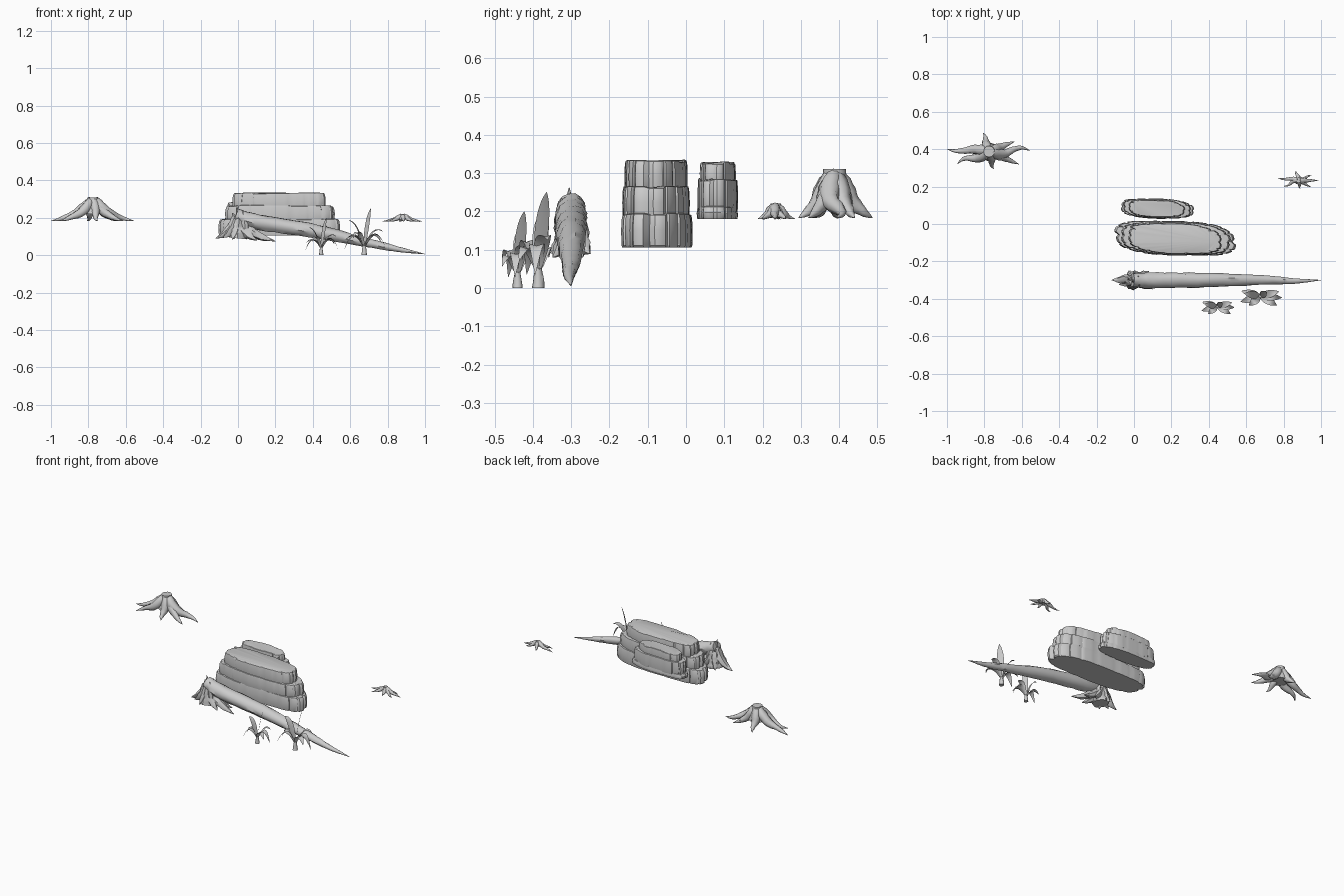
import bpy, bmesh, math, random
from mathutils import Vector

random.seed(4)
cube = bpy.data.objects.get("Cube")
if cube:
    bpy.data.objects.remove(cube)

stone = bpy.data.materials.new("light_grey")
stone.use_nodes = True
GREY = (0.6, 0.6, 0.6, 1)
stone.diffuse_color = GREY
stone.node_tree.nodes["Principled BSDF"].inputs["Base Color"].default_value = GREY


def finish(bm, name, angle=40):
    """Turn a bmesh into a shaded object."""
    bmesh.ops.recalc_face_normals(bm, faces=bm.faces)
    mesh = bpy.data.meshes.new(name)
    bm.to_mesh(mesh)
    bm.free()
    mesh.materials.append(stone)
    obj = bpy.data.objects.new(name, mesh)
    bpy.context.collection.objects.link(obj)
    bpy.ops.object.select_all(action='DESELECT')
    obj.select_set(True)
    bpy.context.view_layer.objects.active = obj
    bpy.ops.object.shade_smooth_by_angle(angle=math.radians(angle))
    return obj


def skin(bm, rings):
    """Bridge a list of vertex rings and cap both ends."""
    n = len(rings[0])
    for a, b in zip(rings, rings[1:]):
        for i in range(n):
            j = (i + 1) % n
            bm.faces.new((a[i], a[j], b[j], b[i]))
    bm.faces.new(rings[0][::-1])
    bm.faces.new(rings[-1])


def spline(keys, t):
    """Catmull-Rom value at t in 0..1 through the key vectors."""
    n = len(keys) - 1
    i = min(int(t * n), n - 1)
    f = t * n - i
    a, b, c, d = (keys[max(0, min(n, i + k))] for k in (-1, 0, 1, 2))
    return 0.5 * (2 * b + (c - a) * f + (2 * a - 5 * b + 4 * c - d) * f**2
                  + (3 * b - a - 3 * c + d) * f**3)


def tube(bm, points, radii, steps=12, sides=8, rough=0.08):
    """Tapering, slightly gnarled limb through the points."""
    pts = [Vector(p) for p in points]
    rad = [Vector((r, 0, 0)) for r in radii]
    path = [spline(pts, i / steps) for i in range(steps + 1)]
    normal = Vector((0.1, 1, 0.2))
    ridges = [1 + random.uniform(-rough, rough) for _ in range(sides)]
    rings = []
    for i, p in enumerate(path):
        tan = (path[min(i + 1, steps)] - path[max(i - 1, 0)]).normalized()
        normal = (normal - tan * normal.dot(tan)).normalized()
        side = tan.cross(normal)
        r = max(0.001, spline(rad, i / steps).x)
        ring = []
        for k in range(sides):
            a = math.tau * k / sides
            rr = r * ridges[k] * (1 + random.uniform(-rough, rough))
            ring.append(bm.verts.new(p + (normal * math.cos(a) + side * math.sin(a)) * rr))
        rings.append(ring)
    skin(bm, rings)


# Layered rocks: stacked tiers of rounded columns
def rock(name, tiers, shear, columns):
    bm = bmesh.new()
    per = 6
    n = columns * per
    for x0, x1, y0, y1, z0, z1 in tiers:
        cx, cy, rx, ry = (x0 + x1) / 2, (y0 + y1) / 2, (x1 - x0) / 2, (y1 - y0) / 2
        bulge = [random.uniform(0.95, 1.0) for _ in range(columns)]
        drop = [random.uniform(0, 0.006) for _ in range(columns)]
        bev = 0.006
        levels = ((z0, 0.97), (z0 + bev, 0.99), ((z0 + z1) / 2, 1.0),
                  (z1 - 2 * bev, 0.985), (z1 - bev / 3, 0.965), (z1, 0.92))
        rings = []
        for z, s in levels:
            ring = []
            for i in range(n):
                a = math.tau * i / n
                c, d = math.cos(a), math.sin(a)
                groove = 0.965 if i % per == 0 else 1.0
                k = s * bulge[i // per] * groove
                px = rx * k * math.copysign(abs(c) ** 0.8, c)
                py = ry * k * math.copysign(abs(d) ** 0.65, d)
                top = drop[i // per] if z > z1 - 3 * bev else 0
                ring.append(bm.verts.new((cx + px, cy + py - shear * px / rx * abs(px / rx), z - top)))
            rings.append(ring)
        skin(bm, rings)
    return finish(bm, name, 30)


rock("large_rock", [(-0.11, 0.55, -0.172, 0.02, 0.105, 0.197),
                    (-0.08, 0.52, -0.168, 0.012, 0.18, 0.268),
                    (-0.04, 0.48, -0.161, 0.004, 0.25, 0.335)], 0.022, 18)
rock("small_rock", [(-0.076, 0.325, 0.028, 0.137, 0.18, 0.214),
                    (-0.06, 0.305, 0.03, 0.136, 0.2, 0.287),
                    (-0.035, 0.275, 0.036, 0.13, 0.27, 0.33)], 0.012, 14)


# Tree stumps: short trunk with wavy spreading roots
def stump(name, centre, tips, height, size):
    bm = bmesh.new()
    cx, cy, z0 = centre
    tube(bm, [(cx, cy, z0 + height * f) for f in (0.3, 0.6, 0.85, 1)],
         [0.05 * size, 0.042 * size, 0.031 * size, 0.03 * size], 8, 12, 0.04)
    for x, y in tips:
        d = Vector((x - cx, y - cy, 0))
        bend = Vector((-d.y, d.x, 0)) * random.uniform(-0.15, 0.15)
        out = d.normalized() * 0.012 * size
        path = [(0, 0.95), (0.12, 0.66), (0.35, 0.36), (0.6, 0.19), (0.8, 0.08), (1, 0.01)]
        pts = [Vector((cx, cy, z0 + height * h)) + out + (d - out) * f
               + bend * math.sin(f * math.tau) * 0.6 for f, h in path]
        tube(bm, pts, [r * size for r in (0.014, 0.027, 0.023, 0.015, 0.009, 0.001)], 14, 8)
    return finish(bm, name, 60)


stump("large_stump", (-0.775, 0.388, 0.182),
      [(-1.0, 0.4), (-0.556, 0.392), (-0.807, 0.487), (-0.615, 0.32),
       (-0.945, 0.32), (-0.75, 0.294), (-0.64, 0.44)], 0.128, 1)
stump("small_stump", (0.88, 0.234, 0.18),
      [(0.77, 0.246), (0.985, 0.231), (0.866, 0.284), (0.947, 0.198),
       (0.8, 0.203), (0.888, 0.188), (0.95, 0.258)], 0.04, 0.45)

# Fallen log: long tapering trunk
bm = bmesh.new()
tube(bm, [(-0.01, -0.3, 0.215), (0.1, -0.302, 0.178), (0.4, -0.3, 0.13),
          (0.7, -0.3, 0.065), (0.85, -0.305, 0.033), (1.0, -0.3, 0.006)],
     [0.034, 0.041, 0.037, 0.024, 0.015, 0.001], 36, 12, 0.07)
finish(bm, "fallen_log", 45)

# Splintered base with jagged shards and roots
bm = bmesh.new()
tube(bm, [(0.0, -0.3, 0.09), (0.005, -0.3, 0.14), (0.01, -0.3, 0.2)],
     [0.05, 0.042, 0.034], 8, 12, 0.1)
for x, y, h in [(-0.008, -0.305, 0.262), (-0.03, -0.29, 0.225),
                (0.025, -0.325, 0.235), (0.02, -0.28, 0.24)]:
    tube(bm, [(x + 0.015, y, 0.14), (x + 0.01, y, 0.2), (x, y, h)], [0.02, 0.016, 0.001], 6, 6)
for x, y, z in [(-0.12, -0.3, 0.09), (-0.08, -0.325, 0.095), (-0.03, -0.25, 0.09),
                (-0.03, -0.348, 0.085), (0.08, -0.252, 0.09), (0.15, -0.27, 0.08),
                (0.2, -0.325, 0.075), (0.1, -0.348, 0.08)]:
    dx, dy = x, y + 0.3
    pts = [(dx * f, -0.3 + dy * f, z + h) for f, h in
           ((0.1, 0.11), (0.3, 0.06), (0.65, 0.02), (1, 0))]
    tube(bm, pts, [0.024, 0.027, 0.018, 0.001], 9, 7, 0.14)
finish(bm, "splintered_base", 45)


# Leafy plants: folded, arching blades from a short stem
def leaf(bm, base, tip, lift, width):
    a, c = Vector(base), Vector(tip)
    mid = (a + c) / 2
    mid.z = max(a.z, c.z) + lift
    side = (c - a).cross(Vector((0, 0, 1)))
    side = side.normalized() * width
    rows = []
    for i in range(11):
        t = i / 10
        p = a * (1 - t) ** 2 + mid * 2 * t * (1 - t) + c * t * t
        w = max(0.03, math.sin(math.pi * t ** 0.8) ** 0.8 if 0 < t < 1 else 0.03)
        fold = Vector((0, 0, 0.3 * width * w))
        rows.append([bm.verts.new(q) for q in (p - side * w + fold, p, p + side * w + fold)])
    for r, s in zip(rows, rows[1:]):
        for k in range(2):
            bm.faces.new((r[k], r[k + 1], s[k + 1], s[k]))


def plant(name, base, size):
    bm = bmesh.new()
    o = Vector(base)
    tube(bm, [o, o + Vector((0, 0, 0.03)) * size, o + Vector((0, 0, 0.06)) * size],
         [0.016 * size, 0.012 * size, 0.008 * size], 4, 8)
    for x, y, z, lift in [(0.035, 0.022, 0.25, -0.06), (-0.085, 0.015, 0.185, 0.0),
                          (0.1, 0.025, 0.125, 0.04), (-0.105, -0.03, 0.035, 0.13),
                          (0.115, -0.008, 0.035, 0.15), (0.09, -0.05, 0.07, 0.08),
                          (-0.06, -0.05, 0.09, 0.08), (-0.1, 0.028, 0.08, 0.06)]:
        leaf(bm, o + Vector((0, 0, 0.035)) * size, o + Vector((x, y, z)) * size,
             lift * size, 0.021 * size)
    return finish(bm, name, 60)


plant("large_plant", (0.675, -0.386, 0), 1)
plant("small_plant", (0.445, -0.44, 0), 0.8)
